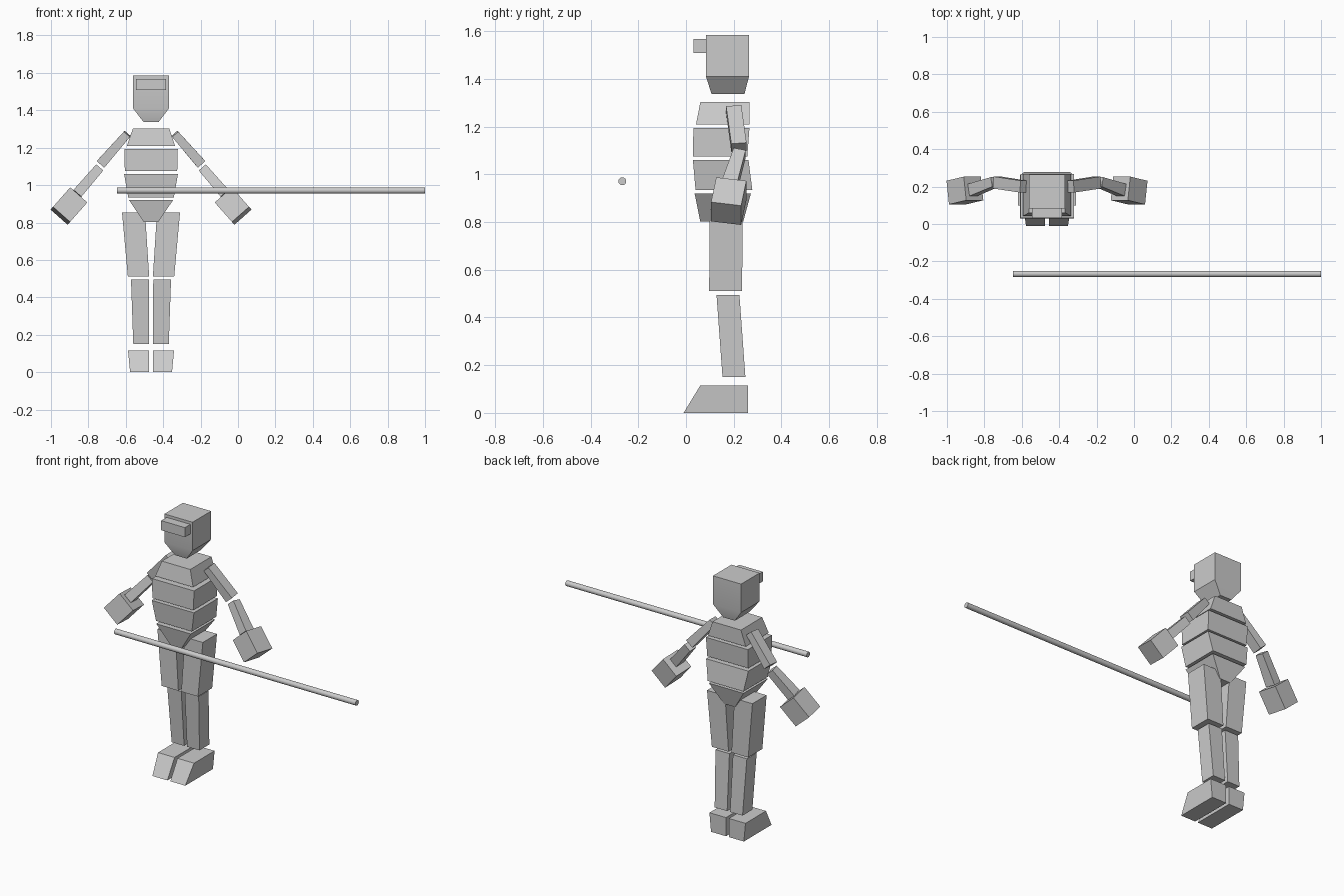
import bpy, bmesh, math
from mathutils import Vector

if "Cube" in bpy.data.objects:
    bpy.data.objects.remove(bpy.data.objects["Cube"])

CX = -0.465  # centre line of the figure

grey = bpy.data.materials.new("light_grey")
grey.diffuse_color = (0.6, 0.6, 0.6, 1)
grey.use_nodes = True
grey.node_tree.nodes["Principled BSDF"].inputs["Base Color"].default_value = grey.diffuse_color


def loft(name, rings):
    """Closed solid through a stack of four-point rings."""
    bm = bmesh.new()
    rows = [[bm.verts.new(p) for p in ring] for ring in rings]
    for a, b in zip(rows, rows[1:]):
        for i in range(4):
            j = (i + 1) % 4
            bm.faces.new((a[i], a[j], b[j], b[i]))
    bm.faces.new(rows[0])
    bm.faces.new(rows[-1])
    bmesh.ops.recalc_face_normals(bm, faces=bm.faces)
    mesh = bpy.data.meshes.new(name)
    bm.to_mesh(mesh)
    bm.free()
    mesh.materials.append(grey)
    obj = bpy.data.objects.new(name, mesh)
    bpy.context.collection.objects.link(obj)
    return obj


def block(name, levels, side=1):
    """Levels are (z, x0, x1, y0, y1), with x measured out from the centre line."""
    return loft(name, [[(CX + side * x, y, z) for x, y in
                        ((x0, y0), (x1, y0), (x1, y1), (x0, y1))]
                       for z, x0, x1, y0, y1 in levels])


def limb(name, a, b, size_a, size_b, side):
    """Tapered box from point a to point b, sizes are (width, depth)."""
    a, b = (Vector((CX + side * p[0], p[1], p[2])) for p in (a, b))
    axis = (b - a).normalized()
    u = axis.cross(Vector((0, 1, 0))).normalized()
    v = axis.cross(u)
    corners = ((-.5, -.5), (.5, -.5), (.5, .5), (-.5, .5))
    return loft(name, [[p + u * s[0] * i + v * s[1] * j for i, j in corners]
                       for p, s in ((a, size_a), (b, size_b))])


# Head with tapered jaw, and the visor
head = block("head", [(1.337, -.04, .04, .107, .245), (1.41, -.096, .096, .084, .264),
                      (1.585, -.096, .096, .084, .264)])
block("visor", [(1.509, -.081, .081, .031, .088), (1.568, -.081, .081, .031, .088)])

# Torso segments
block("shoulders", [(1.209, -.129, .129, .042, .266), (1.303, -.097, .097, .06, .267)])
block("chest", [(1.075, -.14, .14, .029, .257), (1.194, -.143, .143, .031, .266)])
block("waist", [(.935, -.122, .122, .04, .278), (1.06, -.144, .144, .029, .262)])
block("pelvis", [(.802, -.038, .038, .06, .24), (.92, -.118, .118, .036, .272)])

for label, s in (("left", 1), ("right", -1)):
    # Legs
    block(label + "_thigh", [(.512, .01, .124, .097, .235), (.853, .032, .155, .1, .238)], s)
    block(label + "_shin", [(.151, .01, .095, .153, .249), (.495, .012, .107, .128, .224)], s)
    block(label + "_foot", [(0, .01, .112, -.01, .26), (.115, .01, .123, .06, .26)], s)
    # Arms
    limb(label + "_upper_arm", (.127, .2, 1.274), (.268, .222, 1.113),
         (.043, .064), (.054, .064), s)
    limb(label + "_forearm", (.278, .225, 1.09), (.398, .182, .951),
         (.05, .052), (.056, .066), s)
    limb(label + "_hand", (.393, .19, .94), (.485, .168, .836),
         (.122, .128), (.122, .128), s)

# Floating staff
bpy.ops.mesh.primitive_cylinder_add(vertices=16, radius=.0165, depth=1.648,
                                    location=(.176, -.267, .971),
                                    rotation=(0, math.pi / 2, 0))
staff = bpy.context.object
staff.name = "staff"
staff.data.materials.append(grey)

# Soft jaw and rounded staff, with crisp edges kept
bpy.ops.object.select_all(action='DESELECT')
for obj in (head, staff):
    obj.select_set(True)
bpy.context.view_layer.objects.active = staff
bpy.ops.object.shade_smooth_by_angle(angle=math.radians(35))
